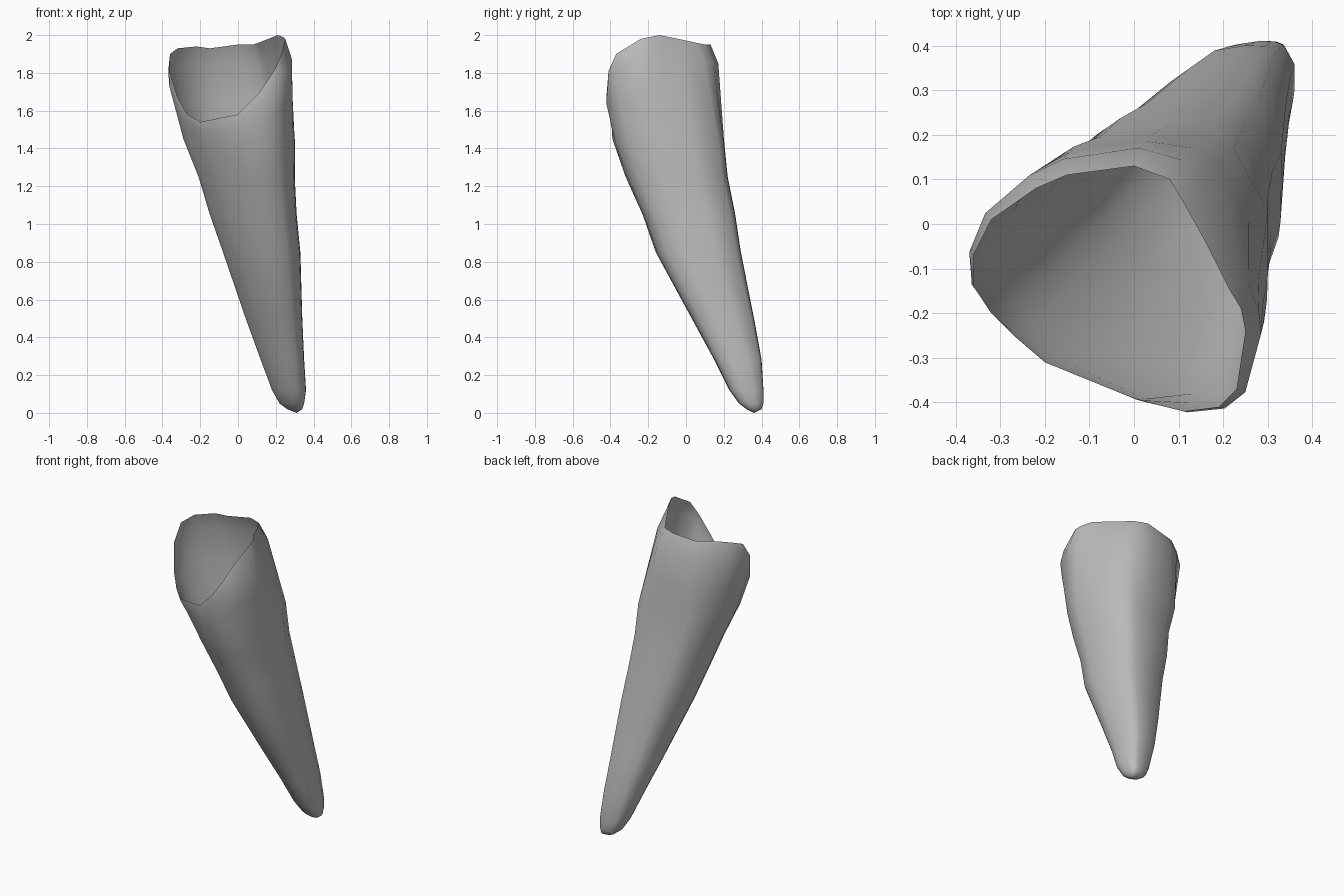
import bpy, bmesh, math
from mathutils import Vector

cube = bpy.data.objects.get("Cube")
if cube:
    bpy.data.objects.remove(cube)

# Slanted rim of the open top, counter-clockwise (x, y, z in hundredths)
RIM = [(25, -24, 198), (24, -19, 199), (21, -14, 200), (16, -4, 198), (11, 5, 196),
       (8, 10, 195), (0, 13, 195), (-15, 11, 193), (-22, 8, 194), (-32, 1, 193),
       (-36, -7, 190), (-36, -14, 180), (-32, -20, 167), (-27, -25, 158),
       (-20, -31, 154), (0, -39, 158), (11, -42, 169), (19, -41, 181), (23, -37, 190)]

# Body sections from the shoulder to the tip (z, x min, x max, y min, y max)
SECTIONS = [(145, -29, 30, -39, 20), (125, -21, 30, -32, 22), (105, -15, 31, -23, 26),
            (85, -8, 33, -16, 29), (50, 4, 34, 3, 36), (28, 12, 35, 15, 40),
            (12, 18, 36, 23, 41), (5, 22, 35, 28, 41), (2, 26, 34, 32, 40)]
TIP = Vector((0.31, 0.36, 0))
AXIS = Vector((-0.03, -0.12, 0))


def section_point(section, angle):
    """Point on a rounded section that is fuller on some diagonals."""
    z, x0, x1, y0, y1 = section
    c, s = math.cos(angle), math.sin(angle)
    if s > 0:
        corner = 0.17 if c > 0 else 0.04
    else:
        corner = 0.11 if c > 0 else -0.14
    r = 1 + corner * math.sin(2 * angle) ** 2
    return Vector(((x0 + x1) / 2 + (x1 - x0) / 2 * r * c,
                   (y0 + y1) / 2 + (y1 - y0) / 2 * r * s, z)) / 100


def column(rim):
    """One strip of points running from the rim down to the tip."""
    top = Vector(rim) / 100
    out = Vector((top.x - AXIS.x, top.y - AXIS.y, 0))
    angle = math.atan2(out.y, out.x)
    body = [section_point(s, angle) for s in SECTIONS]
    swell = out.normalized() * max(0, top.z - 1.5) * 0.06
    collar = [body[0].lerp(top, f) + swell * k for f, k in ((0.8, 1), (0.4, 0.5))]
    return [top] + collar + body


# Hollow tapering shell
bm = bmesh.new()
columns = [[bm.verts.new(p) for p in column(r)] for r in RIM]
tip = bm.verts.new(TIP)
for a, b in zip(columns, columns[1:] + columns[:1]):
    for i in range(len(a) - 1):
        bm.faces.new((a[i], a[i + 1], b[i + 1], b[i]))
    bm.faces.new((a[-1], tip, b[-1]))

mesh = bpy.data.meshes.new("hollow_root_shell")
bm.to_mesh(mesh)
bm.free()
shell = bpy.data.objects.new("hollow_root_shell", mesh)
bpy.context.collection.objects.link(shell)

# Plain grey surface
grey = bpy.data.materials.new("plain_grey")
grey.use_nodes = True
colour = (0.5, 0.5, 0.5, 1)
grey.diffuse_color = colour
grey.node_tree.nodes["Principled BSDF"].inputs["Base Color"].default_value = colour
mesh.materials.append(grey)

bpy.context.view_layer.objects.active = shell
shell.select_set(True)
bpy.ops.object.shade_smooth_by_angle(angle=math.radians(50))
